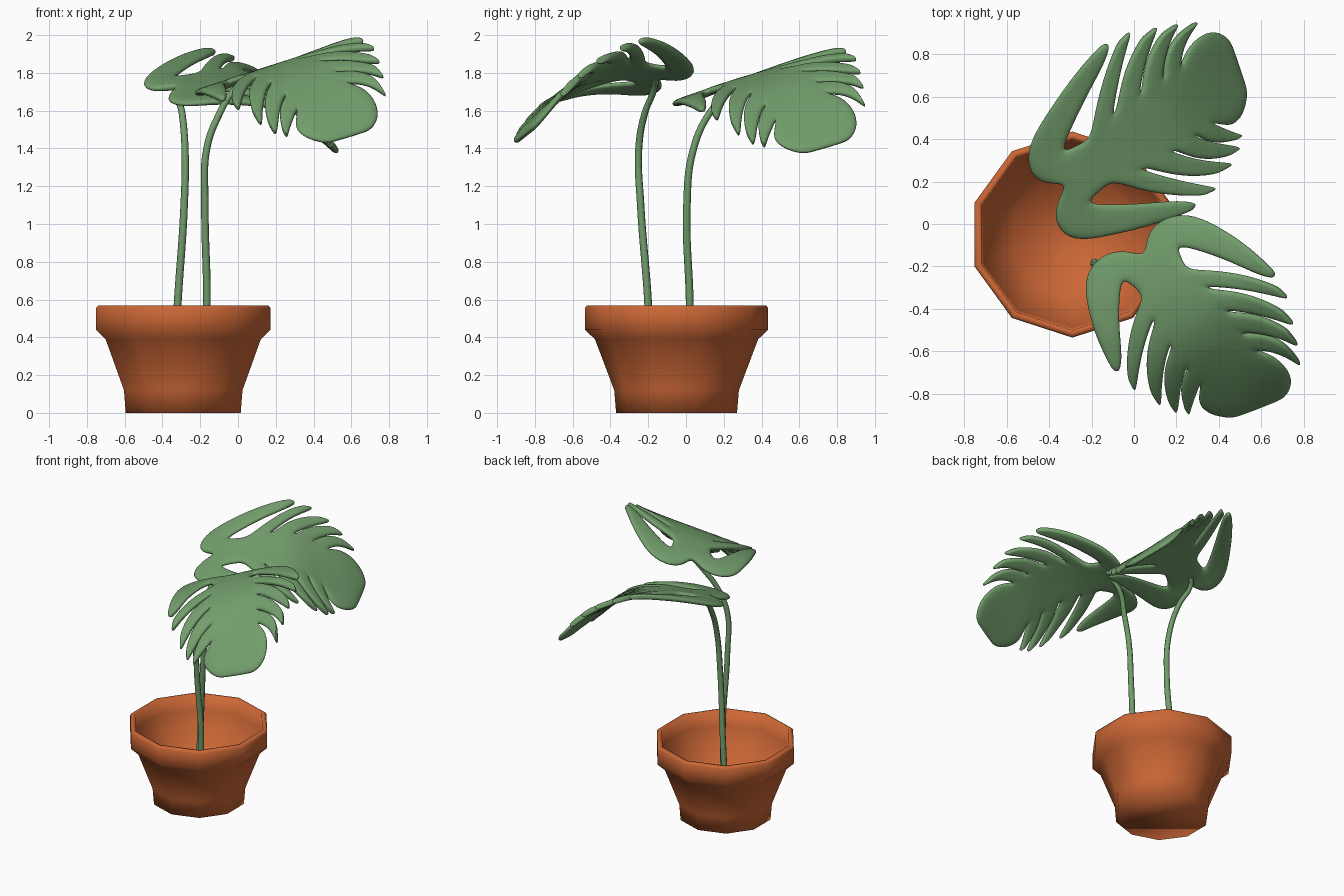
import bpy, bmesh, math
from mathutils import Vector

if "Cube" in bpy.data.objects:
    bpy.data.objects.remove(bpy.data.objects["Cube"])


def material(name, rgb):
    m = bpy.data.materials.new(name)
    m.diffuse_color = (*rgb, 1)
    m.use_nodes = True
    m.node_tree.nodes["Principled BSDF"].inputs["Base Color"].default_value = m.diffuse_color
    return m


TERRACOTTA = material("terracotta", (0.60, 0.135, 0.036))
GREEN = material("leaf green", (0.17, 0.34, 0.15))


def add_object(name, bm, mat, angle):
    bmesh.ops.recalc_face_normals(bm, faces=bm.faces[:])
    me = bpy.data.meshes.new(name)
    bm.to_mesh(me)
    bm.free()
    me.materials.append(mat)
    ob = bpy.data.objects.new(name, me)
    bpy.context.collection.objects.link(ob)
    bpy.ops.object.select_all(action='DESELECT')
    ob.select_set(True)
    bpy.context.view_layer.objects.active = ob
    bpy.ops.object.shade_smooth_by_angle(angle=math.radians(angle))
    return ob


# ten-sided pot, outside wall then inside wall
def make_pot():
    profile = [(0.32, 0), (0.33, 0.12), (0.432, 0.39), (0.485, 0.44), (0.485, 0.555),
               (0.475, 0.568), (0.45, 0.568), (0.44, 0.46), (0.40, 0.39), (0.29, 0.10)]
    bm = bmesh.new()
    rings = []
    for r, z in profile:
        angs = [math.radians(90 + 36 * k) for k in range(10)]
        rings.append([bm.verts.new((-0.29 + r * math.cos(a), -0.05 + r * math.sin(a), z)) for a in angs])
    for a, b in zip(rings, rings[1:]):
        for k in range(10):
            bm.faces.new((a[k], a[(k + 1) % 10], b[(k + 1) % 10], b[k]))
    bm.faces.new(rings[0])
    bm.faces.new(rings[-1])
    add_object("pot", bm, TERRACOTTA, 180)


# stems as round swept curves
def make_stem(name, pts):
    cu = bpy.data.curves.new(name, 'CURVE')
    cu.dimensions = '3D'
    cu.bevel_depth = 0.018
    cu.bevel_resolution = 2
    cu.use_fill_caps = True
    sp = cu.splines.new('BEZIER')
    sp.bezier_points.add(len(pts) - 1)
    for i, (bp, p) in enumerate(zip(sp.bezier_points, pts)):
        bp.co = p
        bp.radius = 1.2 - 0.3 * i / (len(pts) - 1)
        bp.handle_left_type = bp.handle_right_type = 'AUTO'
    cu.materials.append(GREEN)
    ob = bpy.data.objects.new(name, cu)
    bpy.context.collection.objects.link(ob)


def interp(table, x):
    if x <= table[0][0]:
        return table[0][1]
    for (x0, y0), (x1, y1) in zip(table, table[1:]):
        if x <= x1:
            return y0 + (y1 - y0) * (x - x0) / (x1 - x0)
    return table[-1][1]


# half leaf in plan: s along the midrib, t across; each lobe is a pair of edges
ROOT = [0.03, 0.07, 0.18, 0.31, 0.44, 0.54]
GAP = [(0.02, 0.15), (0.14, 0.12), (0.265, 0.14), (0.41, 0.15), (0.54, 0.15), (0.64, 0.15)]
TIP = [(0.475, 0.415), (0.59, 0.365), (0.675, 0.325), (0.74, 0.28)]


def half_leaf_lobes():
    lobes = []
    edges = [[Vector((r, 0)).lerp(Vector(g), f) for f in (0, 0.5, 1)] for r, g in zip(ROOT, GAP)]
    # swept-forward lobe beside the stem
    outer = [(0, 0), (-0.09, 0.055), (-0.13, 0.16), (-0.09, 0.285), (0.04, 0.36), (0.18, 0.412), (0.30, 0.435), (0.375, 0.445)]
    inner = [(0.105, 0.22), (0.195, 0.285), (0.28, 0.335), (0.355, 0.382), (0.395, 0.425)]
    lobes.append(([Vector(p) for p in outer], edges[0] + [Vector(p) for p in inner]))
    # web at the wide first gap
    lobes.append((edges[0], edges[1]))
    # fingers
    for i, tip in enumerate(TIP):
        a, b = list(edges[i + 1]), list(edges[i + 2])
        mid, half = (a[2] + b[2]) / 2, (b[2] - a[2]) / 2
        half = half.normalized() * max(half.length, 0.056)
        for f, w in ((0.12, 0.92), (0.4, 0.98), (0.7, 0.96), (0.93, 0.82), (1.01, 0.5)):
            c = mid.lerp(Vector(tip), f) + Vector((-0.012, 0.018)) * math.sin(math.pi * min(f, 1))
            a.append(c - half * w)
            b.append(c + half * w)
        lobes.append((a, b))
    # blunt end of the leaf
    a = [GAP[5], (0.70, 0.205), (0.765, 0.225), (0.835, 0.20), (0.882, 0.125)]
    b = [(ROOT[5], 0), (0.64, 0), (0.73, 0), (0.82, 0), (0.885, 0)]
    lobes.append(([Vector(p) for p in a], [Vector(p) for p in b]))
    return lobes


MID_Z = [(-0.13, 1.73), (0, 1.785), (0.2, 1.82), (0.37, 1.815), (0.48, 1.775),
         (0.6, 1.70), (0.7, 1.63), (0.8, 1.55), (0.92, 1.42)]
ROLL = [(-0.1, 0.2), (0.2, 0.3), (0.37, 0.38), (0.48, 0.42), (0.6, 0.5), (0.7, 0.58), (0.9, 0.6)]
SHEAR = [(0.68, 0.1), (0.8, 0.28)]


def make_leaf(name, base, heading, dz, stretch):
    ax = Vector((math.cos(heading), math.sin(heading)))
    side = Vector((-ax.y, ax.x))

    def place(p, sign):
        t = p.y * sign
        s = p.x + interp(SHEAR, p.x) * t
        z = interp(MID_Z, s) + interp(ROLL, s) * t + dz
        if s < 0.35:
            t *= 1 - (stretch - 1) * 0.5 * min(1, (0.35 - s) / 0.35)
            s = 0.35 + (s - 0.35) * stretch
        q = Vector(base) + ax * s + side * t
        return (q.x, q.y, z)

    bm = bmesh.new()
    for sign in (1, -1):
        for a, b in half_leaf_lobes():
            rows = [[bm.verts.new(place(p, sign)) for p in (pa, (pa + pb) / 2, pb)] for pa, pb in
                    zip([Vector(p) for p in a], [Vector(p) for p in b])]
            for r0, r1 in zip(rows, rows[1:]):
                for k in (0, 1):
                    bm.faces.new((r0[k], r0[k + 1], r1[k + 1], r1[k]))
    bmesh.ops.remove_doubles(bm, verts=bm.verts[:], dist=0.0008)
    ob = add_object(name, bm, GREEN, 180)
    so = ob.modifiers.new("thickness", 'SOLIDIFY')
    so.thickness = 0.038
    so.offset = 0
    su = ob.modifiers.new("rounding", 'SUBSURF')
    su.levels = su.render_levels = 2


make_pot()
make_stem("front_stem", [(-0.185, -0.185, 0.09), (-0.165, -0.20, 0.57), (-0.175, -0.24, 1.1),
                         (-0.165, -0.25, 1.4), (-0.10, -0.22, 1.58), (-0.02, -0.17, 1.71), (0.06, -0.16, 1.78)])
make_stem("rear_stem", [(-0.345, 0.02, 0.09), (-0.32, 0.02, 0.57), (-0.285, 0.005, 1.1),
                        (-0.28, 0.035, 1.38), (-0.295, 0.12, 1.58), (-0.315, 0.22, 1.69), (-0.29, 0.26, 1.73)])
front_heading = math.atan2(-0.8, 0.6)
make_leaf("front_leaf", (0.06, -0.16), front_heading, 0, 1.0)
make_leaf("rear_leaf", (-0.235, 0.248), front_heading + math.radians(87.6), -0.055, 1.24)
